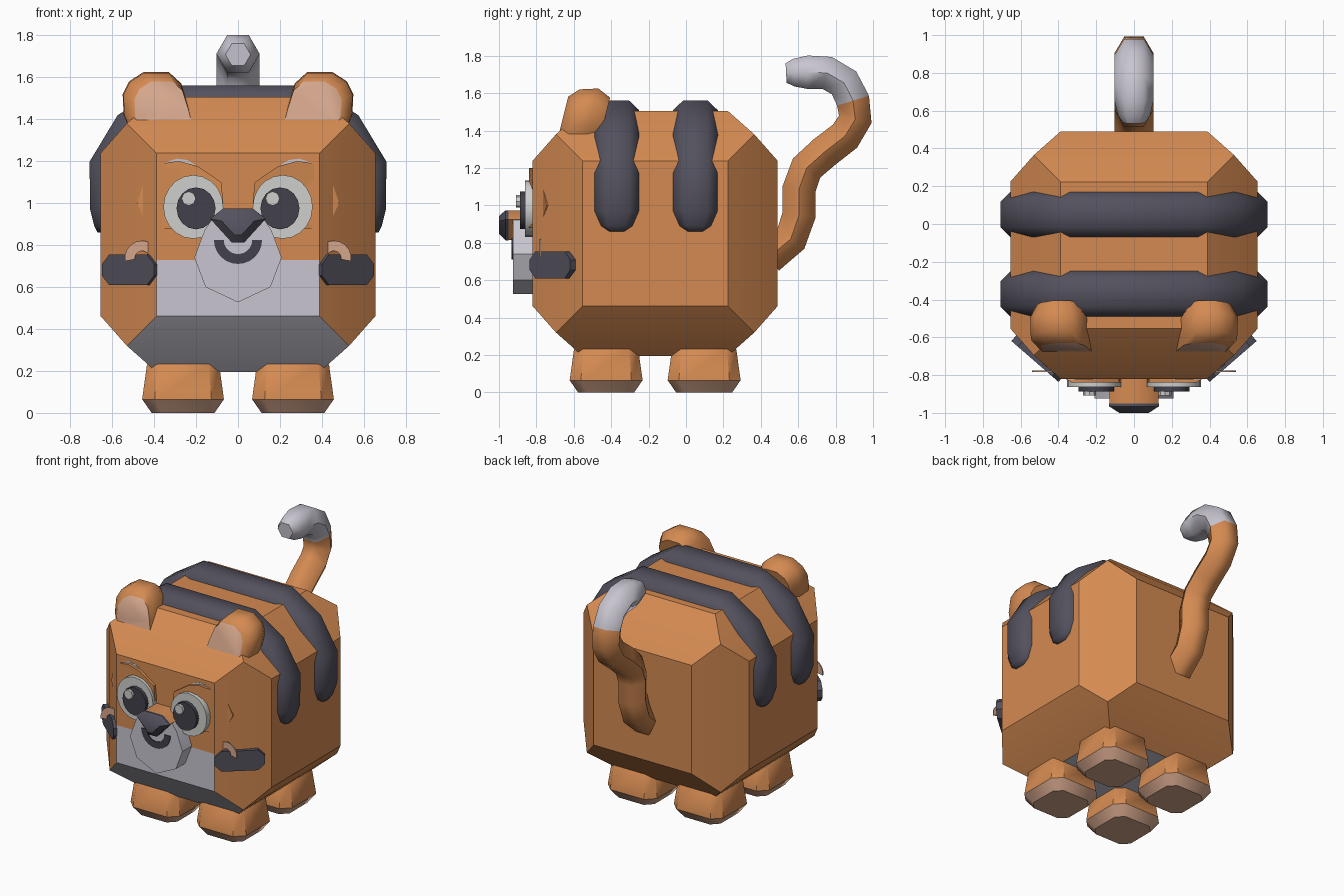
import bpy, bmesh, math
from mathutils import Vector

if "Cube" in bpy.data.objects:
    bpy.data.objects.remove(bpy.data.objects["Cube"])


def mat(name, r, g, b):
    m = bpy.data.materials.new(name)
    m.diffuse_color = (r, g, b, 1)
    m.use_nodes = True
    m.node_tree.nodes["Principled BSDF"].inputs["Base Color"].default_value = m.diffuse_color
    return m


ORANGE = mat("orange fur", .66, .255, .083)
DARK = mat("charcoal stripe", .085, .082, .11)
WHITE = mat("pale lilac fur", .58, .56, .63)
PINK = mat("peach skin", .66, .38, .26)
EYE = mat("eye white", .62, .63, .61)
PUPIL = mat("pupil", .055, .053, .07)


def finish(bm, name, mats, rule=None, angle=40):
    """Turn a bmesh into a named object, colour faces by rule, smooth shade."""
    bmesh.ops.recalc_face_normals(bm, faces=bm.faces)
    if rule:
        for f in bm.faces:
            f.material_index = rule(f)
    me = bpy.data.meshes.new(name)
    bm.to_mesh(me)
    bm.free()
    for m in mats:
        me.materials.append(m)
    ob = bpy.data.objects.new(name, me)
    bpy.context.collection.objects.link(ob)
    bpy.ops.object.select_all(action='DESELECT')
    ob.select_set(True)
    bpy.context.view_layer.objects.active = ob
    bpy.ops.object.shade_smooth_by_angle(angle=math.radians(angle))
    return ob


def loft(name, rings, mats, rule=None, angle=40):
    """Skin a list of equal point rings and cap both ends."""
    bm = bmesh.new()
    vs = [[bm.verts.new(p) for p in ring] for ring in rings]
    n = len(vs[0])
    for a, b in zip(vs, vs[1:]):
        for i in range(n):
            j = (i + 1) % n
            bm.faces.new((a[i], a[j], b[j], b[i]))
    bm.faces.new(vs[0])
    bm.faces.new(vs[-1][::-1])
    return finish(bm, name, mats, rule, angle)


def plate(name, pts, y0, y1, m, s=1):
    """Extrude an x-z outline from y0 to y1, mirrored when s is -1."""
    return loft(name, [[(s * x, y, z) for x, z in pts] for y in (y0, y1)], [m])


def ellipse(cx, cz, rx, rz, n):
    return [(cx + rx * math.cos(2 * math.pi * i / n),
             cz + rz * math.sin(2 * math.pi * i / n)) for i in range(n)]


def arch(cx, cz, r_out, r_in, a0, a1, n=10):
    ang = [math.radians(a0 + (a1 - a0) * i / n) for i in range(n + 1)]
    out = [(cx + r_out * math.cos(a), cz + r_out * math.sin(a)) for a in ang]
    inn = [(cx + r_in * math.cos(a), cz + r_in * math.sin(a)) for a in ang]
    return out + inn[::-1]


# Body: cube with every face raised to a smaller square; belly cut into front
C = Vector((0, -.165, .85))
bm = bmesh.new()
bmesh.ops.create_cube(bm, size=1.06)
bmesh.ops.inset_individual(bm, faces=bm.faces[:], thickness=.2, depth=.125)
bmesh.ops.translate(bm, verts=bm.verts, vec=C)
front = min(bm.faces, key=lambda f: f.calc_center_median().y)
bmesh.ops.bisect_plane(bm, geom=[front] + front.edges[:] + front.verts[:],
                       plane_co=(0, 0, .73), plane_no=(0, 0, 1))


def belly(f):
    d = f.calc_center_median() - C
    return int(d.z < -.2 and d.y < .1 and abs(d.x) < .1)


finish(bm, "body", [ORANGE, WHITE], belly)

# Back stripes: raised bands that follow the body outline
half = [(.65, .86, .04, .02), (.65, .89, .085, .035), (.65, .97, .12, .055),
        (.65, 1.17, .12, .055), (.53, 1.375, .12, .055), (.33, 1.505, .12, .055)]
path = half + [(-x, z, w, h) for x, z, w, h in half[::-1]]
for i, yc in enumerate((-.37, .05)):
    rings = []
    for x, z, w, h in path:
        if z < 1.1:
            d = Vector((math.copysign(1, x), 0))
        elif z < 1.2:
            d = Vector((math.copysign(1.05, x), .5))
        elif z < 1.4:
            d = Vector((math.copysign(.8, x), .8))
        else:
            d = Vector((math.copysign(.4, x), 1))
        rings.append([(x + d.x * k, yc + o, z + d.y * k) for o, k in
                      ((-w, -.03), (-w, .004), (-w * .55, h), (w * .55, h), (w, .004), (w, -.03))])
    loft(f"back_stripe_{i + 1}", rings, [DARK], angle=50)


# Feet: chamfered blocks with peach soles
def octagon(cx, cy, z, r, c):
    pts = [(r, -r + c), (r, r - c), (r - c, r), (-r + c, r),
           (-r, r - c), (-r, -r + c), (-r + c, -r), (r - c, -r)]
    return [(cx + x, cy + y, z) for x, y in pts]


for s, side in ((1, "right"), (-1, "left")):
    for yc, end in ((-.427, "front"), (.097, "back")):
        loft(f"{end}_{side}_foot",
             [octagon(s * .262, yc, z, r, c) for z, r, c in
              ((0, .15, .05), (.065, .195, .06), (.23, .172, .05), (.262, .145, .045))],
             [ORANGE, PINK], lambda f: int(f.calc_center_median().z < .06))

# Tail: six-sided tube with a pale tip
line = [(.44, .72), (.56, .82), (.605, .95), (.605, 1.09), (.645, 1.2), (.74, 1.285),
        (.85, 1.37), (.905, 1.46), (.893, 1.56), (.845, 1.655), (.755, 1.708),
        (.65, 1.712), (.575, 1.71), (.535, 1.708)]
rings = []
for i, (y, z) in enumerate(line):
    a, b = line[max(i - 1, 0)], line[min(i + 1, len(line) - 1)]
    t = Vector((b[0] - a[0], b[1] - a[1])).normalized()
    r = .06 if i == len(line) - 1 else .085 if i == len(line) - 2 else .103
    ring = []
    for k in range(6):
        u = math.pi * k / 3
        h = r * math.sin(u)
        ring.append((r * math.cos(u), y - t.y * h, z + t.x * h))
    rings.append(ring)
loft("tail", rings, [ORANGE, WHITE],
     lambda f: int(f.calc_center_median().z > 1.545), 60)

ear = [(.21, 1.36), (.235, 1.46), (.27, 1.57), (.33, 1.625), (.45, 1.625),
       (.52, 1.58), (.55, 1.52), (.545, 1.42), (.52, 1.36)]
mask = [(.07, 1.0), (.08, 1.1), (.19, 1.175), (.28, 1.2), (.33, 1.195), (.37, 1.18),
        (.445, 1.11), (.482, 1.0), (.44, .91), (.35, .88), (.33, .88), (.1, .88)]
brow = [(.2, 1.18), (.24, 1.205), (.29, 1.212), (.33, 1.2), (.36, 1.182), (.28, 1.198)]


def wrap(x, off):
    """Front surface depth at x, following the side bevel."""
    return -.82 + max(0, x - .33) * .625 - off


for s, side in ((1, "right"), (-1, "left")):
    # Ears: leaning domes with a peach front
    rings = []
    for y, k in ((-.68, .82), (-.63, .98), (-.53, 1), (-.455, .8)):
        cx = .24 if k == .82 else .37
        ring = [(cx + (x - cx) * k, 1.38 + (z - 1.38) * k) for x, z in ear]
        rings.append([(s * x, y + (z - 1.38) * .25, z) for x, z in ring])
    loft(f"{side}_ear", rings, [ORANGE, PINK],
         lambda f: int(len(f.verts) > 4 and f.calc_center_median().y < -.56), 45)

    # Eye patches and pale brows
    loft(f"{side}_eye_patch", [[(s * x, wrap(x, o), z) for x, z in mask]
                               for o in (-.01, .02)], [ORANGE])
    plate(f"{side}_brow", brow, -.822, -.814, WHITE, s)

    # Eyes: white disc, pupil and glint (glint on the same side for both)
    plate(f"{side}_eye_white", ellipse(.213, .982, .143, .152, 20), -.82, -.862, EYE, s)
    plate(f"{side}_pupil", ellipse(.2, .975, .093, .1, 16), -.86, -.888, PUPIL, s)
    plate(f"{side}_glint", ellipse(s * .2 - .035, 1.022, .034, .034, 8), -.885, -.908, EYE)

    # Cheek stripe: tablet turned along the bevel, with a peach arc in front
    w, h, c = .165, .072, .045
    tab = [(w, -h + c), (w, h - c), (w - c, h), (-w + c, h),
           (-w, h - c), (-w, -h + c), (-w + c, -h), (w - c, -h)]
    rings = [[(s * (.505 + u * .755 + o * .655), -.705 + u * .655 - o * .755, .682 + v)
              for u, v in tab] for o in (-.03, .03)]
    loft(f"{side}_cheek_stripe", rings, [DARK])
    plate(f"{side}_cheek_arc", arch(.457, .738, .083, .034, -10, 190), -.784, -.776, PINK, s)

# Muzzle, mouth and nose
muzzle = [(-.12, .93), (-.16, .87), (-.208, .74), (-.155, .6), (0, .527),
          (.155, .6), (.208, .74), (.16, .87), (.12, .93)]
plate("muzzle", muzzle, -.8, -.925, WHITE)
plate("mouth", arch(0, .825, .115, .068, 180, 360, 12), -.924, -.932, PUPIL)
nose = [(-.13, .925), (-.07, .972), (.07, .972), (.13, .925), (.03, .815), (-.03, .815)]
plate("nose_bridge", nose, -.8, -.952, ORANGE)
loft("nose_tip", [[(x * k, y, .9 + (z - .9) * k) for x, z in nose]
                  for y, k in ((-.95, 1.02), (-.965, 1.02), (-1.0, .6))], [DARK])
